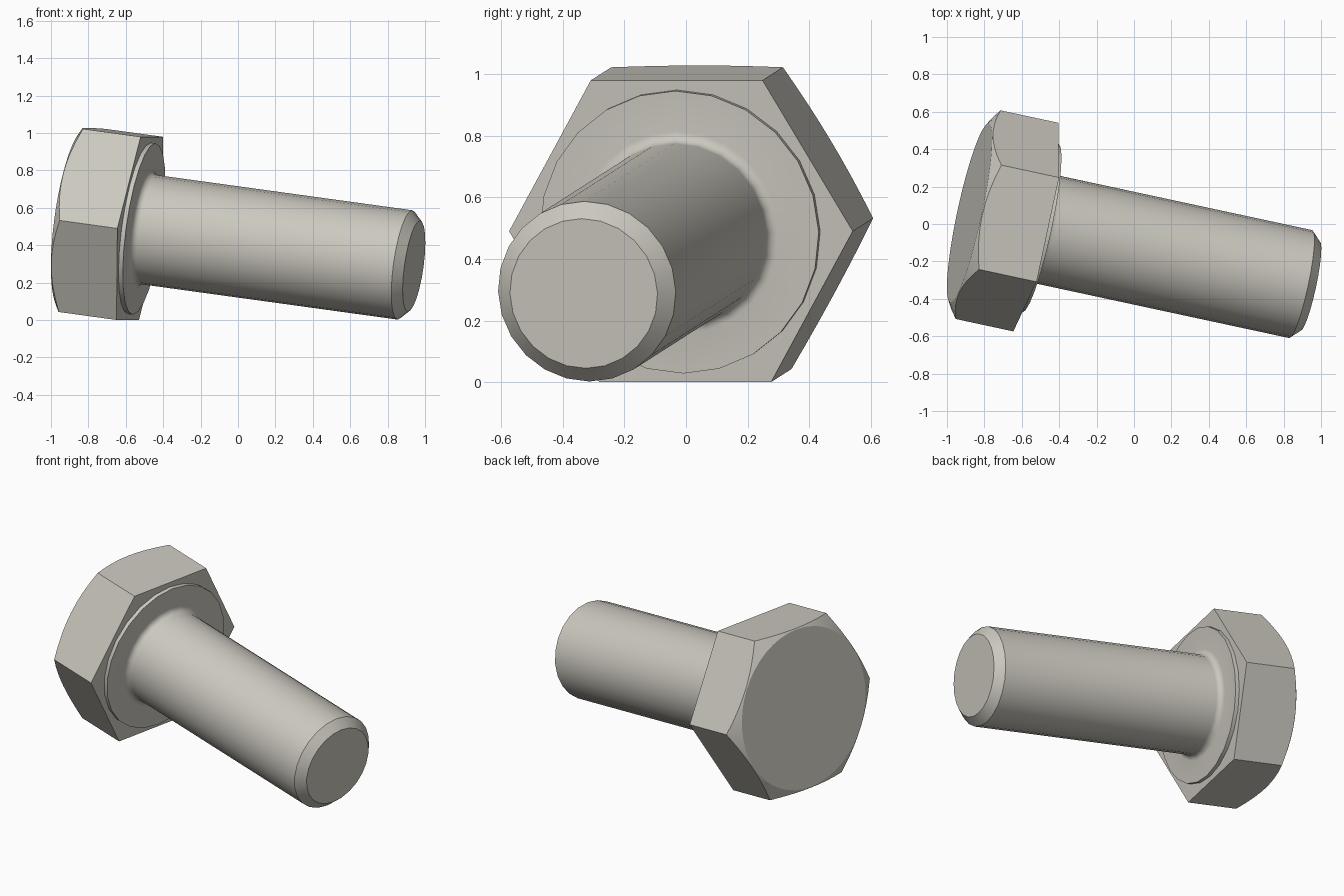
import bpy, bmesh, math
from mathutils import Vector, Matrix

if "Cube" in bpy.data.objects:
    bpy.data.objects.remove(bpy.data.objects["Cube"])

# One plain steel colour
steel = bpy.data.materials.new("warm_grey_steel")
steel.use_nodes = True
COLOUR = (0.60, 0.58, 0.52, 1)
steel.diffuse_color = COLOUR
steel.node_tree.nodes["Principled BSDF"].inputs["Base Color"].default_value = COLOUR

# Bolt frame: local z runs along the shank, origin under the head
axis = Vector((0.969, -0.2085, -0.1335)).normalized()
side = Vector((-axis.y, axis.x, 0)).normalized()
up = axis.cross(side)
frame = Matrix((side, up, axis)).transposed().to_4x4()
frame.translation = (-0.525, -0.0165, 0.49)


def ring_solid(name, rings):
    """Skin a stack of rings (lists of points) and cap both ends."""
    bm = bmesh.new()
    loops = [[bm.verts.new(p) for p in ring] for ring in rings]
    for a, b in zip(loops, loops[1:]):
        for i in range(len(a)):
            j = (i + 1) % len(a)
            bm.faces.new((a[i], a[j], b[j], b[i]))
    bm.faces.new(loops[0][::-1])
    bm.faces.new(loops[-1])
    bmesh.ops.recalc_face_normals(bm, faces=bm.faces)
    mesh = bpy.data.meshes.new(name)
    bm.to_mesh(mesh)
    bm.free()
    obj = bpy.data.objects.new(name, mesh)
    bpy.context.collection.objects.link(obj)
    obj.matrix_world = frame
    mesh.materials.append(steel)
    bpy.ops.object.select_all(action="DESELECT")
    obj.select_set(True)
    bpy.context.view_layer.objects.active = obj
    bpy.ops.object.shade_smooth_by_angle(angle=math.radians(25))
    return obj


def polar(r, a, z):
    return (r * math.cos(a), r * math.sin(a), z)


# Hexagonal head, its back corners cut by a shallow cone
APOTHEM, THICK, FACE_R, STEPS = 0.494, 0.366, 0.488, 8
front, edge, back = [], [], []
for i in range(6 * STEPS):
    a = 2 * math.pi * i / (6 * STEPS)
    r = APOTHEM / math.cos(a % (math.pi / 3) - math.pi / 6)
    front.append(polar(r, a, 0))
    edge.append(polar(r, a, -THICK + (r - FACE_R) * math.tan(math.pi / 6)))
    back.append(polar(FACE_R, a, -THICK))
ring_solid("hex_head", [back, edge, front])

# Washer face, fillet and chamfered shank turned from one profile
SHANK_R, FILLET, LENGTH, CHAMFER, LIP = 0.295, 0.035, 1.513, 0.05, 0.024
profile = [(0.4625, -0.02), (0.4625, LIP)]
for k in range(6):
    t = math.pi / 2 * k / 5
    profile.append((SHANK_R + FILLET * (1 - math.sin(t)),
                    LIP + FILLET * (1 - math.cos(t))))
profile += [(SHANK_R, LENGTH - CHAMFER), (SHANK_R - CHAMFER, LENGTH)]
ring_solid("shank_and_washer_face",
           [[polar(r, math.pi * i / 12, z) for i in range(24)] for r, z in profile])
